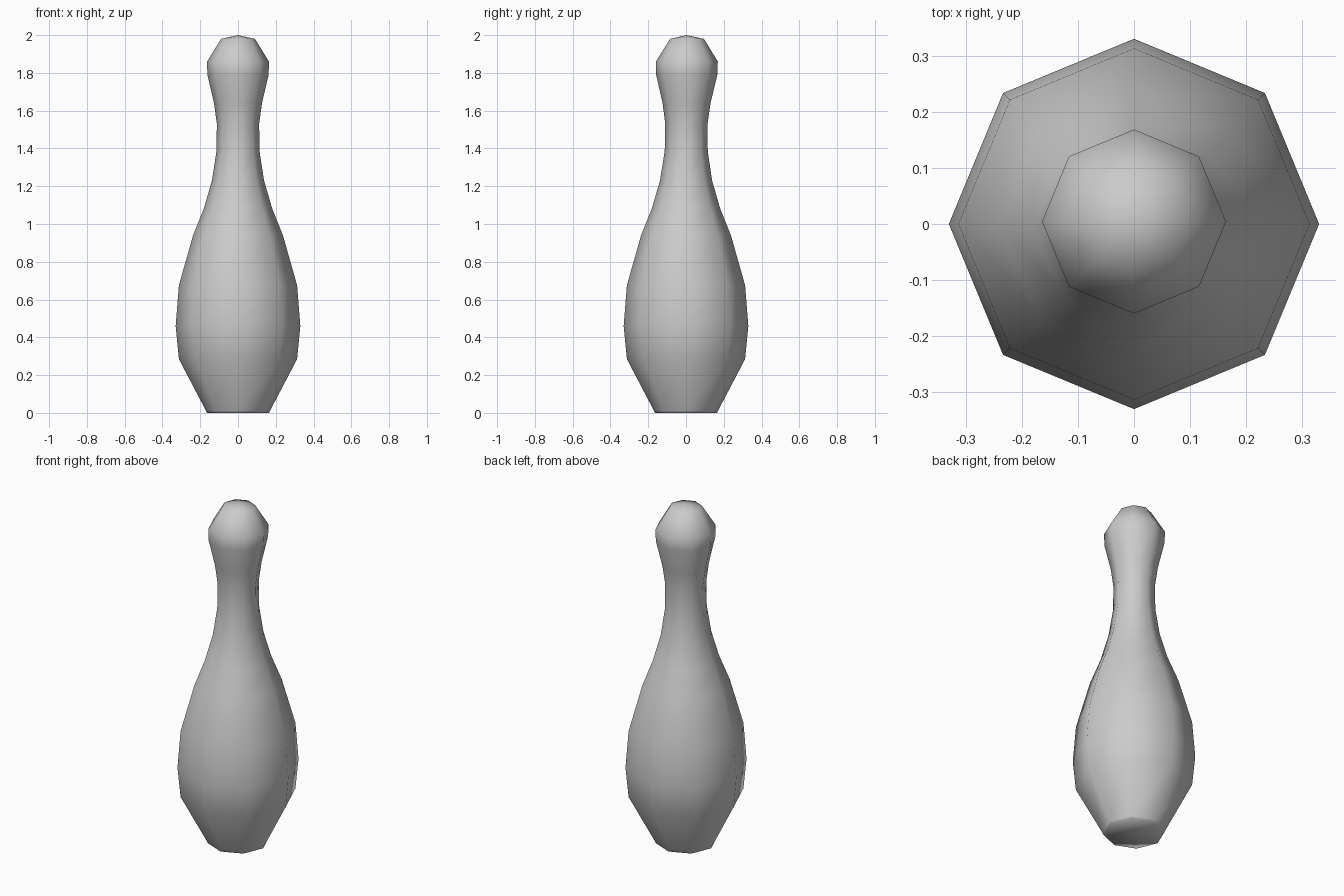
import bpy, bmesh
from math import cos, sin, tau

if "Cube" in bpy.data.objects:
    bpy.data.objects.remove(bpy.data.objects["Cube"])

SIDES = 8
# radius, height from base rim to crown
PROFILE = [(0.165, 0.0), (0.17, 0.012), (0.313, 0.285), (0.33, 0.46), (0.313, 0.675),
           (0.238, 0.94), (0.18, 1.085), (0.138, 1.23), (0.114, 1.385),
           (0.112, 1.53), (0.127, 1.64), (0.162, 1.79), (0.164, 1.86), (0.09, 1.98)]

bm = bmesh.new()
rings = []
for r, z in PROFILE:
    # the head leans very slightly to the back
    dy = 0.004 * max(0, z - 1.2) / 0.6
    rings.append([bm.verts.new((r * cos(tau * i / SIDES), r * sin(tau * i / SIDES) + dy, z))
                  for i in range(SIDES)])

# body sides
for a, b in zip(rings, rings[1:]):
    for i in range(SIDES):
        j = (i + 1) % SIDES
        bm.faces.new((a[i], a[j], b[j], b[i]))

# base and crown fans
bottom = bm.verts.new((0, 0, 0))
top = bm.verts.new((0, 0.004, 2.0))
for i in range(SIDES):
    j = (i + 1) % SIDES
    bm.faces.new((bottom, rings[0][j], rings[0][i]))
    bm.faces.new((top, rings[-1][i], rings[-1][j]))

for f in bm.faces:
    f.smooth = True
mesh = bpy.data.meshes.new("bowling_pin")
bm.to_mesh(mesh)
bm.free()
bpy.context.collection.objects.link(bpy.data.objects.new("bowling_pin", mesh))
